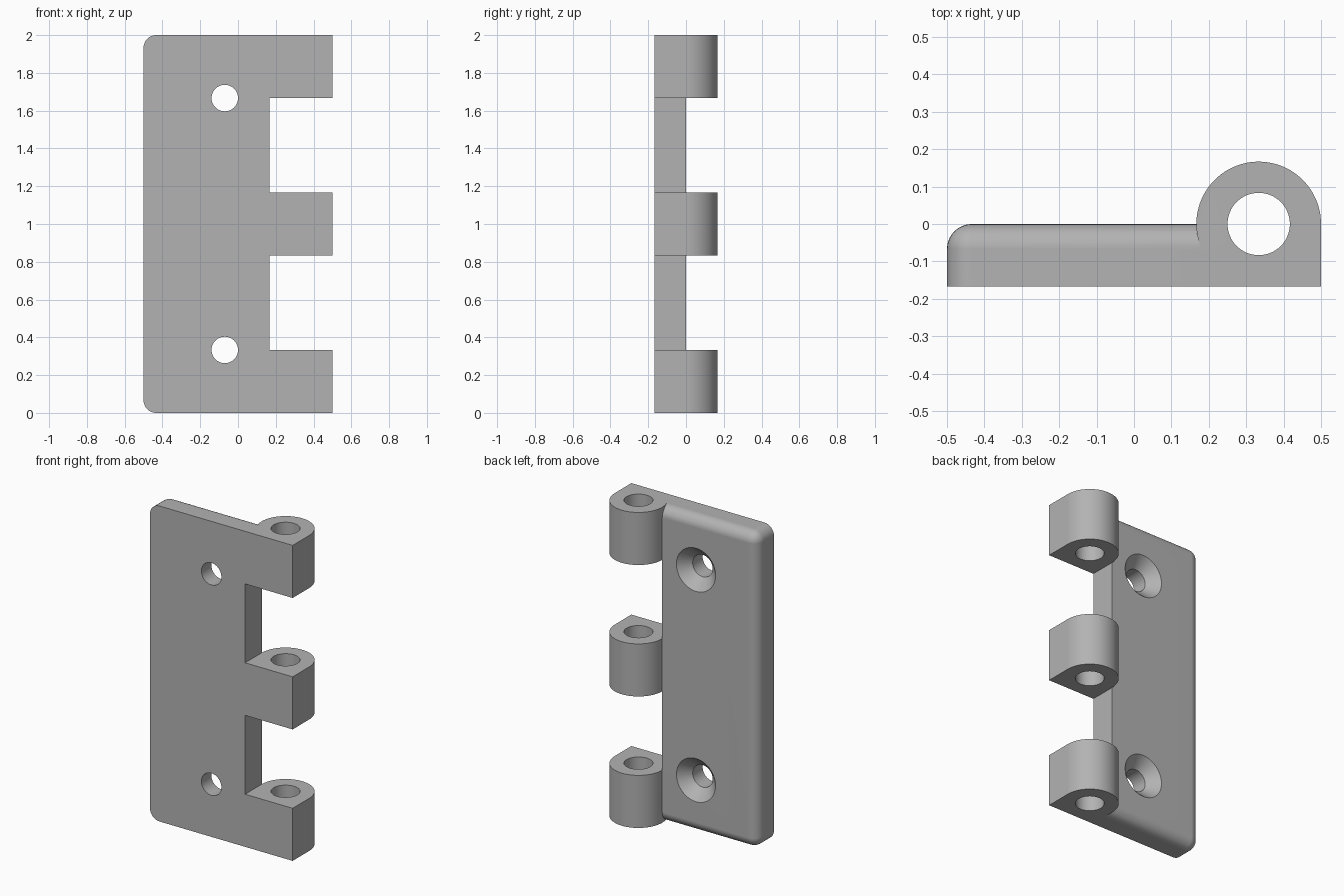
import bpy, bmesh, math
from mathutils import Matrix, Vector

default = bpy.data.objects.get("Cube")
if default:
    bpy.data.objects.remove(default, do_unlink=True)

HEIGHT = 2.0
R = 1 / 6                 # barrel radius and leaf thickness
FILLET = R * 0.4
PIN_X = 0.5 - R

grey = bpy.data.materials.new("steel_grey")
grey.use_nodes = True
colour = (0.45, 0.45, 0.45, 1)
grey.diffuse_color = colour
grey.node_tree.nodes["Principled BSDF"].inputs["Base Color"].default_value = colour


def finish(bm, name):
    bmesh.ops.recalc_face_normals(bm, faces=bm.faces)
    mesh = bpy.data.meshes.new(name)
    bm.to_mesh(mesh)
    bm.free()
    mesh.materials.append(grey)
    ob = bpy.data.objects.new(name, mesh)
    bpy.context.collection.objects.link(ob)
    return ob


def box(name, low, high, edge_rule=None):
    low, high = Vector(low), Vector(high)
    bm = bmesh.new()
    place = Matrix.Translation((low + high) / 2) @ Matrix.Diagonal((*(high - low), 1))
    bmesh.ops.create_cube(bm, size=1, matrix=place)
    if edge_rule:
        edges = [e for e in bm.edges if edge_rule((e.verts[0].co + e.verts[1].co) / 2)]
        bmesh.ops.bevel(bm, geom=edges, offset=FILLET, segments=8, profile=0.5,
                        affect='EDGES')
    return finish(bm, name)


def cone(name, centre, r1, r2, depth, along_y=False):
    bm = bmesh.new()
    turn = Matrix.Rotation(-math.pi / 2, 4, 'X') if along_y else Matrix()
    bmesh.ops.create_cone(bm, cap_ends=True, segments=64, radius1=r1, radius2=r2,
                          depth=depth, matrix=Matrix.Translation(centre) @ turn)
    return finish(bm, name)


def combine(target, tool, operation):
    mod = target.modifiers.new("combine", 'BOOLEAN')
    mod.operation, mod.solver, mod.object = operation, 'EXACT', tool
    bpy.context.view_layer.objects.active = target
    bpy.ops.object.modifier_apply(modifier=mod.name)
    bpy.data.objects.remove(tool, do_unlink=True)


# Leaf plate, rounded on the back and outer edges
leaf = box("hinge_leaf", (-0.5, -R, 0), (0.2, 0, HEIGHT),
           lambda m: m.y > -0.1 and m.x < 0.1)

# Barrel: rounded back, square front
start = math.pi + math.asin(FILLET / R)
arc = [(PIN_X + R * math.cos(start * i / 48), R * math.sin(start * i / 48))
       for i in range(49)]
outline = arc + [(arc[-1][0], -R), (0.5, -R)]
bm = bmesh.new()
face = bm.faces.new([bm.verts.new((x, y, 0)) for x, y in outline])
rise = bmesh.ops.extrude_face_region(bm, geom=[face])["geom"]
bmesh.ops.translate(bm, vec=(0, 0, HEIGHT),
                    verts=[v for v in rise if isinstance(v, bmesh.types.BMVert)])
combine(leaf, finish(bm, "barrel"), 'UNION')

# Gaps between the knuckles
for z in (R * 2, R * 7):
    combine(leaf, box("gap", (R, -0.4, z), (0.7, 0.4, z + 0.5)), 'DIFFERENCE')

# Pin bore
combine(leaf, cone("bore", (PIN_X, 0, 1), R / 2, R / 2, 3), 'DIFFERENCE')

# Countersunk screw holes
for z in (R * 2, HEIGHT - R * 2):
    x = -0.07
    combine(leaf, cone("drill", (x, 0, z), 0.07, 0.07, 1, True), 'DIFFERENCE')
    combine(leaf, cone("sink", (x, -0.0335, z), 0.05, 0.157, 0.107, True), 'DIFFERENCE')

# Smooth rounds, crisp edges
bpy.ops.object.select_all(action='DESELECT')
leaf.select_set(True)
bpy.context.view_layer.objects.active = leaf
bpy.ops.object.shade_smooth_by_angle(angle=math.radians(25))
weighted = leaf.modifiers.new("even_normals", 'WEIGHTED_NORMAL')
weighted.keep_sharp = True
